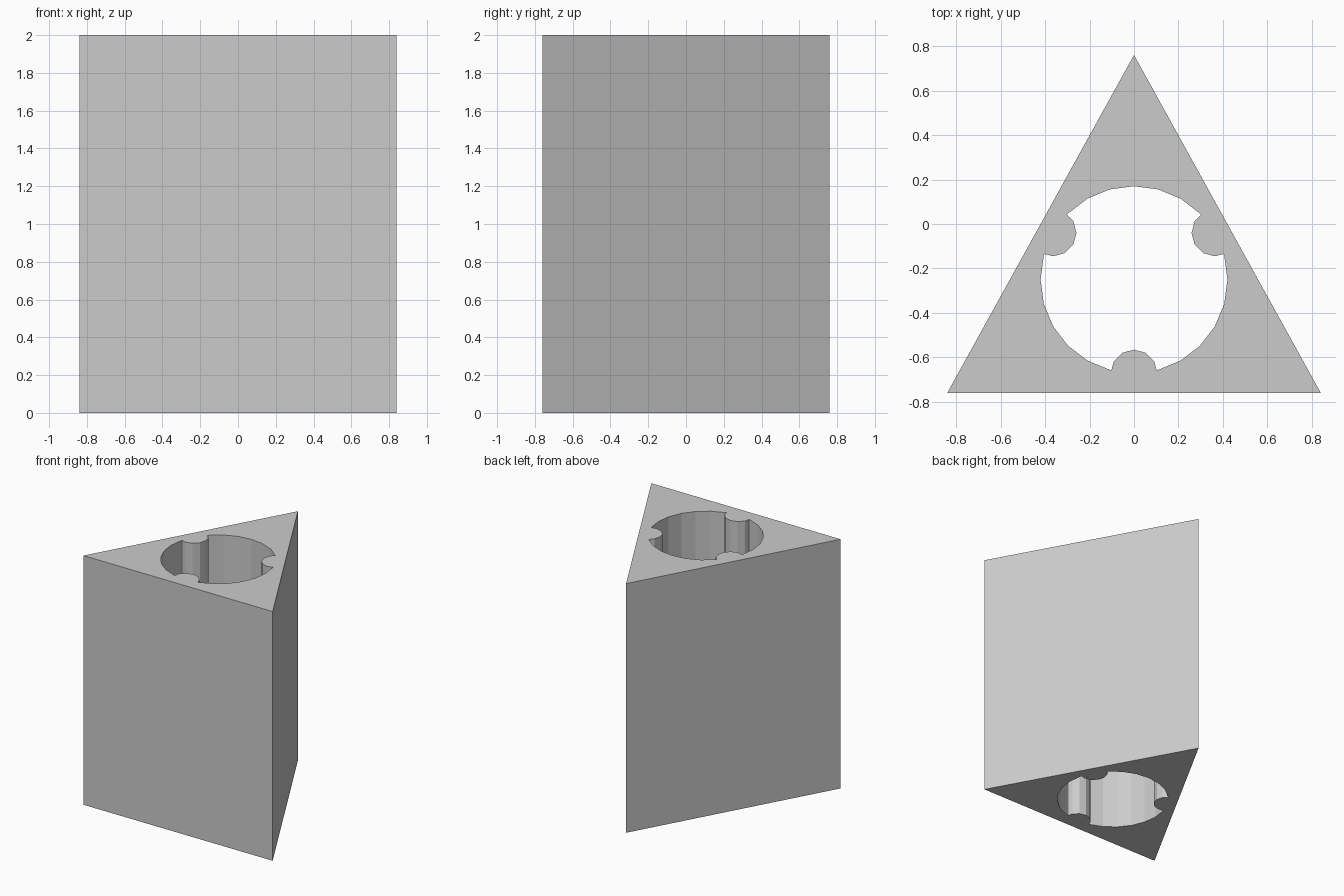
import bpy, bmesh
from math import sin, cos, pi, radians

if "Cube" in bpy.data.objects:
    bpy.data.objects.remove(bpy.data.objects["Cube"])

HEIGHT = 2.0
HOLE_Y, HOLE_R, HOLE_SIDES = -0.25, 0.42, 24
RIB_R, RIB_SIDES = 0.105, 12


def prism(name, points, z0, z1):
    """Extrude a flat outline (counter-clockwise) between two heights."""
    bm = bmesh.new()
    base = bm.faces.new([bm.verts.new((x, y, z0)) for x, y in points])
    ext = bmesh.ops.extrude_face_region(bm, geom=[base])
    top = [g for g in ext["geom"] if isinstance(g, bmesh.types.BMVert)]
    bmesh.ops.translate(bm, vec=(0, 0, z1 - z0), verts=top)
    bmesh.ops.recalc_face_normals(bm, faces=bm.faces[:])
    mesh = bpy.data.meshes.new(name)
    bm.to_mesh(mesh)
    bm.free()
    obj = bpy.data.objects.new(name, mesh)
    bpy.context.collection.objects.link(obj)
    return obj


def ring(cx, cy, r, sides):
    return [(cx + r * cos(2 * pi * i / sides), cy + r * sin(2 * pi * i / sides))
            for i in range(sides)]


def subtract(target, cutter):
    """Cut one solid out of another and discard the cutter."""
    mod = target.modifiers.new("cut", 'BOOLEAN')
    mod.operation, mod.solver, mod.object = 'DIFFERENCE', 'EXACT', cutter
    bpy.context.view_layer.objects.active = target
    bpy.ops.object.modifier_apply(modifier=mod.name)
    bpy.data.objects.remove(cutter)


# Triangular body
body = prism("triangular_body", [(-0.84, -0.76), (0.84, -0.76), (0, 0.76)], 0, HEIGHT)

# Through bore, with three round ribs left standing on its wall
bore = prism("bore_cutter", ring(0, HOLE_Y, HOLE_R, HOLE_SIDES), -0.1, HEIGHT + 0.1)
for angle in (30, 150, 270):
    a = radians(angle)
    rib = prism("rib_cutter",
                ring(HOLE_R * cos(a), HOLE_Y + HOLE_R * sin(a), RIB_R, RIB_SIDES),
                -0.2, HEIGHT + 0.2)
    subtract(bore, rib)
subtract(body, bore)
